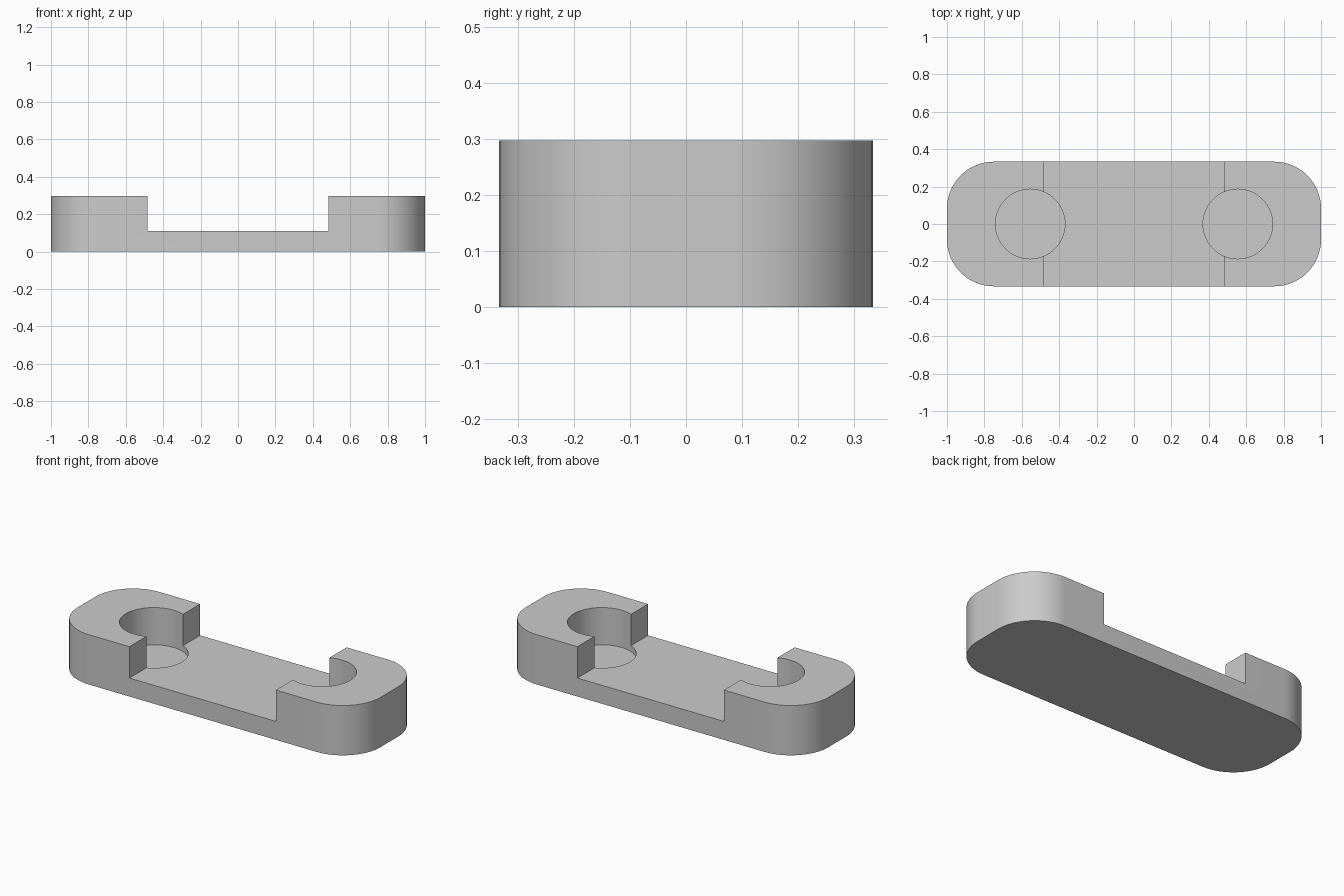
import bpy
import bmesh
from math import cos, sin, pi, radians

cube = bpy.data.objects.get("Cube")
if cube:
    bpy.data.objects.remove(cube)

HALF_X, HALF_Y, CORNER = 1.0, 0.333, 0.25
TOP, STEP, SOCKET_FLOOR = 0.297, 0.11, 0.075
STEP_X, SOCKET_X, SOCKET_R = 0.483, 0.555, 0.186

grey = bpy.data.materials.new("light_grey")
grey.use_nodes = True
colour = (0.6, 0.6, 0.6, 1)
grey.diffuse_color = colour
grey.node_tree.nodes["Principled BSDF"].inputs["Base Color"].default_value = colour


def arc(cx, cy, r, start, end, n):
    return [(cx + r * cos(start + (end - start) * i / n),
             cy + r * sin(start + (end - start) * i / n)) for i in range(n + 1)]


def prism(name, outline, z0, z1):
    """Extrude a flat outline upward into a closed solid."""
    bm = bmesh.new()
    base = bm.faces.new([bm.verts.new((x, y, z0)) for x, y in outline])
    new = bmesh.ops.extrude_face_region(bm, geom=[base])["geom"]
    bmesh.ops.translate(bm, vec=(0, 0, z1 - z0),
                        verts=[v for v in new if isinstance(v, bmesh.types.BMVert)])
    bmesh.ops.recalc_face_normals(bm, faces=bm.faces)
    mesh = bpy.data.meshes.new(name)
    bm.to_mesh(mesh)
    bm.free()
    obj = bpy.data.objects.new(name, mesh)
    bpy.context.collection.objects.link(obj)
    mesh.materials.append(grey)
    return obj


# Rounded body
outline = []
for k, (sx, sy) in enumerate([(1, 1), (-1, 1), (-1, -1), (1, -1)]):
    outline += arc(sx * (HALF_X - CORNER), sy * (HALF_Y - CORNER), CORNER,
                   k * pi / 2, (k + 1) * pi / 2, 16)
body = prism("link_body", outline, 0, TOP)

# Cutters: the lowered middle and the two round sockets
wide = HALF_Y + 0.1
middle = [(-STEP_X, -wide), (STEP_X, -wide), (STEP_X, wide), (-STEP_X, wide)]
cutters = [prism("middle_cutter", middle, STEP, TOP + 0.1)]
for side, name in ((1, "left_socket_cutter"), (-1, "right_socket_cutter")):
    circle = arc(side * SOCKET_X, 0, SOCKET_R, 0, 2 * pi, 64)[:-1]
    cutters.append(prism(name, circle, SOCKET_FLOOR, TOP + 0.2))

bpy.ops.object.select_all(action="DESELECT")
bpy.context.view_layer.objects.active = body
body.select_set(True)
for cutter in cutters:
    cutter.hide_render = True
    mod = body.modifiers.new(cutter.name, "BOOLEAN")
    mod.operation = "DIFFERENCE"
    mod.solver = "EXACT"
    mod.object = cutter
    bpy.ops.object.modifier_apply(modifier=mod.name)
    bpy.data.objects.remove(cutter)

bpy.ops.object.shade_smooth_by_angle(angle=radians(30))
